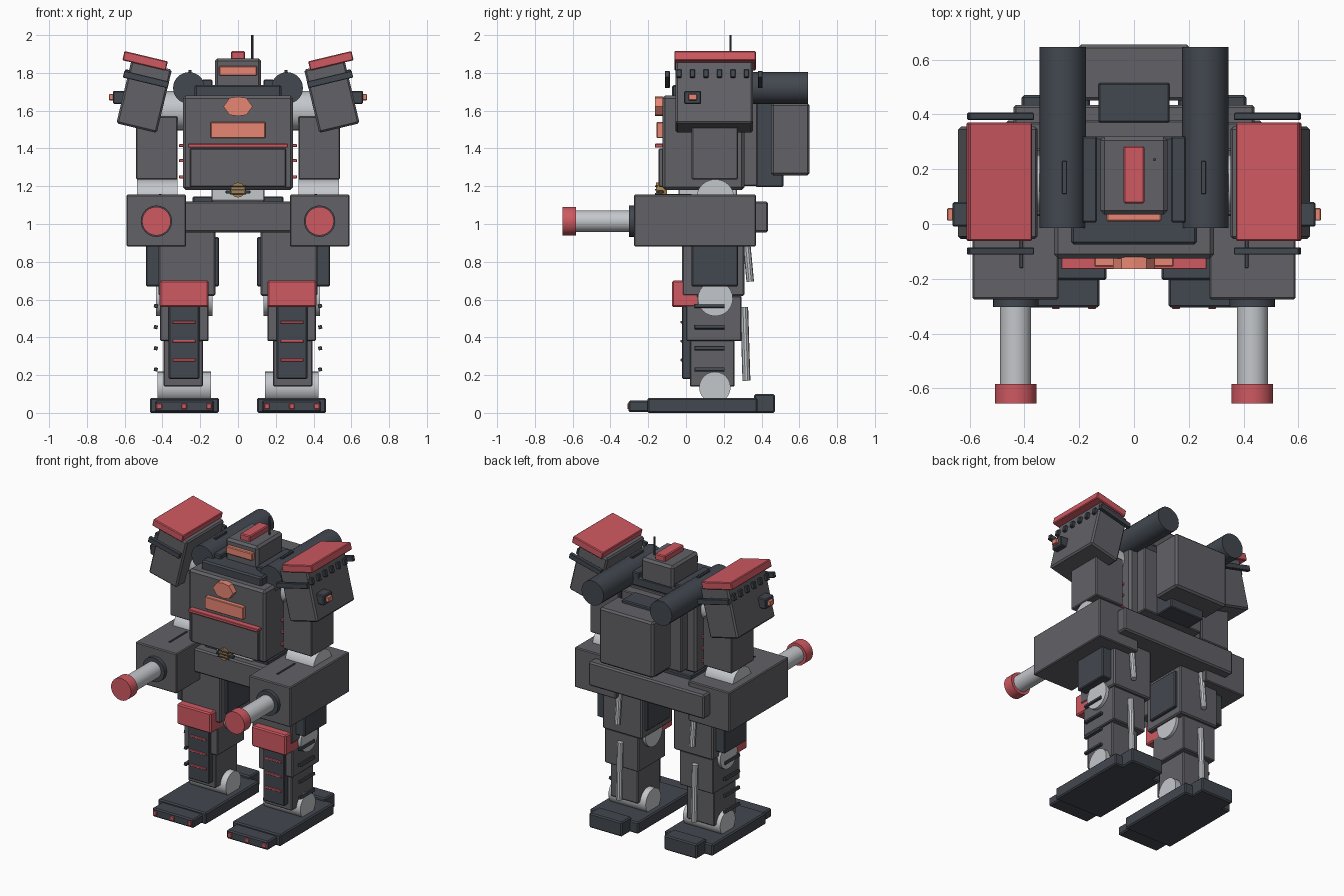
import bpy, bmesh, math
from mathutils import Matrix, Vector

if "Cube" in bpy.data.objects:
    bpy.data.objects.remove(bpy.data.objects["Cube"])


def mat(name, rgb):
    m = bpy.data.materials.new(name)
    m.diffuse_color = (*rgb, 1)
    m.use_nodes = True
    m.node_tree.nodes["Principled BSDF"].inputs["Base Color"].default_value = m.diffuse_color
    return m


GREY = mat("armour_grey", (0.12, 0.12, 0.135))
DARK = mat("dark_slate", (0.055, 0.065, 0.08))
LIGHT = mat("joint_metal", (0.55, 0.57, 0.6))
RED = mat("red_paint", (0.62, 0.1, 0.12))
ORANGE = mat("orange_glow", (0.8, 0.24, 0.17))
BROWN = mat("amber", (0.4, 0.22, 0.07))


def finish(name, bm, m, bevel=0.0):
    me = bpy.data.meshes.new(name)
    bmesh.ops.recalc_face_normals(bm, faces=bm.faces)
    bm.to_mesh(me)
    bm.free()
    ob = bpy.data.objects.new(name, me)
    bpy.context.collection.objects.link(ob)
    me.materials.append(m)
    if bevel:
        b = ob.modifiers.new("edge_bevel", 'BEVEL')
        b.width, b.segments = bevel, 1
    return ob


def box(name, x, y, z, m=GREY, bevel=0.006, side=1, tilt=None):
    """Box from (min, max) ranges; side mirrors x; tilt = (pivot x, pivot z, angle)."""
    bm = bmesh.new()
    bmesh.ops.create_cube(bm, size=1)
    c = [(r[0] + r[1]) / 2 for r in (x, y, z)]
    d = [r[1] - r[0] for r in (x, y, z)]
    M = Matrix.Translation(c) @ Matrix.Diagonal((*d, 1))
    if tilt:
        p = Vector((tilt[0], 0, tilt[1]))
        M = Matrix.Translation(p) @ Matrix.Rotation(tilt[2], 4, 'Y') @ M
    bm.transform(Matrix.Diagonal((side, 1, 1, 1)) @ M)
    return finish(name, bm, m, min(bevel, min(d) * 0.2))


def rod(name, a, b, r, m=LIGHT, n=24, side=1, bevel=0.0):
    """Cylinder between two points."""
    a, b = Vector(a), Vector(b)
    a.x *= side
    b.x *= side
    bm = bmesh.new()
    bmesh.ops.create_cone(bm, cap_ends=True, segments=n, radius1=r, radius2=r, depth=(b - a).length)
    bm.transform(Matrix.Translation((a + b) / 2) @ (b - a).to_track_quat('Z', 'Y').to_matrix().to_4x4())
    ob = finish(name, bm, m, bevel)
    if n >= 16:
        for p in ob.data.polygons:
            p.use_smooth = len(p.vertices) == 4
        for e in ob.data.edges:
            f = [p for p in ob.data.polygons if e.key in p.edge_keys]
            e.use_edge_sharp = any(len(p.vertices) > 4 for p in f)
    return ob


def plate(name, pts, y0, y1, m):
    """Front-facing xz outline extruded along y."""
    bm = bmesh.new()
    f = bm.faces.new([bm.verts.new((px, y0, pz)) for px, pz in pts])
    g = bmesh.ops.extrude_face_region(bm, geom=[f])
    bmesh.ops.translate(bm, vec=(0, y1 - y0, 0), verts=[v for v in g["geom"] if isinstance(v, bmesh.types.BMVert)])
    return finish(name, bm, m)


# Pelvis, waist and torso
box("pelvis", (-.44, .44), (-.08, .435), (.955, 1.12), GREY, .01)
box("waist", (-.24, .24), (-.02, .29), (1.11, 1.145), DARK)
box("waist_joint", (-.14, .14), (-.04, .27), (1.12, 1.20), LIGHT)
box("torso", (-.292, .292), (-.125, .31), (1.18, 1.68), GREY, .015)
box("belly_panel", (-.255, .255), (-.145, -.10), (1.195, 1.40), GREY)
box("chest_stripe", (-.265, .265), (-.165, -.12), (1.405, 1.425), RED, .003)
box("chest_panel", (-.145, .145), (-.155, -.12), (1.455, 1.54), ORANGE, .004)
plate("chest_gem", [(-.077, 1.622), (-.045, 1.667), (0, 1.674), (.045, 1.667), (.077, 1.622),
                    (.045, 1.578), (0, 1.571), (-.045, 1.578)], -.165, -.12, ORANGE)
box("buckle_bar", (-.065, .065), (-.15, -.12), (1.162, 1.178), DARK, .003)
rod("buckle", (0, -.16, 1.18), (0, -.10, 1.18), .04, BROWN, 12)
for i in range(3):
    box(f"buckle_rib_{i}", (-.042, .042), (-.165, -.15), (1.157 + i * .02, 1.165 + i * .02), DARK, .001)
box("collar", (-.23, .23), (-.075, .32), (1.67, 1.737), DARK, .01)

# Head
box("head", (-.123, .123), (.035, .32), (1.72, 1.877), GREY, .015)
box("visor", (-.10, .10), (.01, .05), (1.785, 1.837), ORANGE, .005)
box("crest", (-.038, .038), (.075, .285), (1.87, 1.915), RED)
rod("antenna", (.075, .235, 1.86), (.075, .235, 2.0), .006, DARK, 8)

# Backpack
box("back_plate", (-.23, .23), (.30, .378), (1.20, 1.65), GREY)
box("backpack_core", (-.13, .13), (.37, .515), (1.195, 1.66), DARK)
box("backpack", (-.205, .205), (.45, .655), (1.257, 1.64), GREY, .012)

TILT = -.235  # shoulder pods lean with the outer edge up
for s, tag in ((-1, "left"), (1, "right")):
    def B(name, x, y, z, m=GREY, bevel=.006, tilt=None):
        return box(f"{tag}_{name}", x, y, z, m, bevel, s, tilt)

    def R(name, a, b, r, m=LIGHT, n=24, bevel=0.0):
        return rod(f"{tag}_{name}", a, b, r, m, n, s, bevel)

    # Torso side vents, collar guard and back cannon
    for i, z in enumerate((1.25, 1.335, 1.415)):
        B(f"side_vent_{i}", (.28, .312), (.05, .25), (z - .008, z + .008), RED, .002)
    B("collar_guard", (.135, .19), (.005, .32), (1.70, 1.765), DARK)
    R("back_cannon", (.26, -.015, 1.72), (.26, .645, 1.72), .084, DARK, 20)
    B("cannon_fin", (.245, .262), (.11, .23), (1.79, 1.815), DARK, .002)

    # Shoulder pod
    T = (.497, 1.675, TILT)
    B("shoulder_pod", (-.11, .11), (-.055, .355), (-.172, .172), GREY, .01, T)
    B("shoulder_cap", (-.118, .118), (-.062, .37), (-.024, .026), RED, .005, (.492, 1.863, TILT))
    for k, y in (("front", -.112), ("back", .38)):
        B(f"shoulder_bar_{k}", (-.122, .122), (y, y + .026), (-.018, .018), DARK, .003, (.487, 1.765, TILT))
    for i in range(6):
        y = -.037 + i * .0715
        B(f"rivet_{i}", (.09, .13), (y - .014, y + .014), (.075, .118), DARK, .004, T)
    B("side_lamp_box", (.58, .662), (-.01, .08), (1.635, 1.705), DARK)
    B("side_lamp", (.65, .682), (.012, .058), (1.655, 1.688), ORANGE, .003)

    # Arm
    R("shoulder_joint", (.28, .15, 1.6), (.5, .15, 1.6), .105)
    B("upper_arm", (.32, .54), (.03, .275), (1.235, 1.57), GREY)
    R("elbow_joint", (.32, .155, 1.137), (.535, .155, 1.137), .1)
    B("forearm", (.275, .59), (-.275, .37), (.88, 1.155), GREY, .006)
    B("forearm_ridge", (.405, .417), (-.16, .03), (1.15, 1.16), DARK, .001)
    R("muzzle_ring", (.432, -.302, 1.015), (.432, -.25, 1.015), .083, DARK)
    R("gun_barrel", (.432, -.6, 1.015), (.432, -.29, 1.015), .057)
    R("gun_tip", (.432, -.655, 1.015), (.432, -.583, 1.015), .076, RED)

    # Thigh and knee
    B("thigh", (.12, .42), (-.02, .31), (.62, .98), GREY, .008)
    B("thigh_panel_outer", (.41, .487), (.03, .275), (.67, .93), DARK)
    B("thigh_panel_inner", (.10, .13), (.03, .275), (.67, .93), DARK)
    R("thigh_piston", (.285, .34, .695), (.285, .315, .96), .02, LIGHT, 10)
    R("knee_joint", (.135, .155, .605), (.435, .155, .605), .093)
    B("knee_guard", (.155, .415), (-.075, .065), (.56, .70), RED, .008)

    # Shin
    B("upper_shin", (.155, .413), (.0, .295), (.38, .62), GREY, .006)
    B("lower_shin", (.185, .395), (.02, .258), (.14, .40), GREY, .006)
    B("shin_plate", (.205, .367), (-.022, .04), (.18, .58), DARK)
    for i, z in enumerate((.28, .38, .48)):
        B(f"shin_stripe_{i}", (.225, .347), (-.028, -.01), (z - .007, z + .007), RED, .002)
    for i in range(4):
        B(f"shin_rib_{i}", (-.01, .01), (.045, .205), (-.01, .01), DARK, .002, (.435, .23 + i * .112, TILT))
    R("shin_piston", (.285, .32, .17), (.285, .308, .56), .021, LIGHT, 10)

    # Foot
    R("ankle_joint", (.142, .153, .135), (.425, .153, .135), .083)
    B("foot", (.10, .467), (-.205, .378), (0, .08), DARK, .008)
    B("toe", (.126, .44), (-.305, -.19), (.005, .065), DARK, .008)
    B("heel", (.16, .41), (.36, .47), (0, .1), DARK, .008)
    for i, x in enumerate((.153, .285, .417)):
        B(f"toe_light_{i}", (x - .014, x + .014), (-.311, -.29), (.02, .05), RED, .003)
